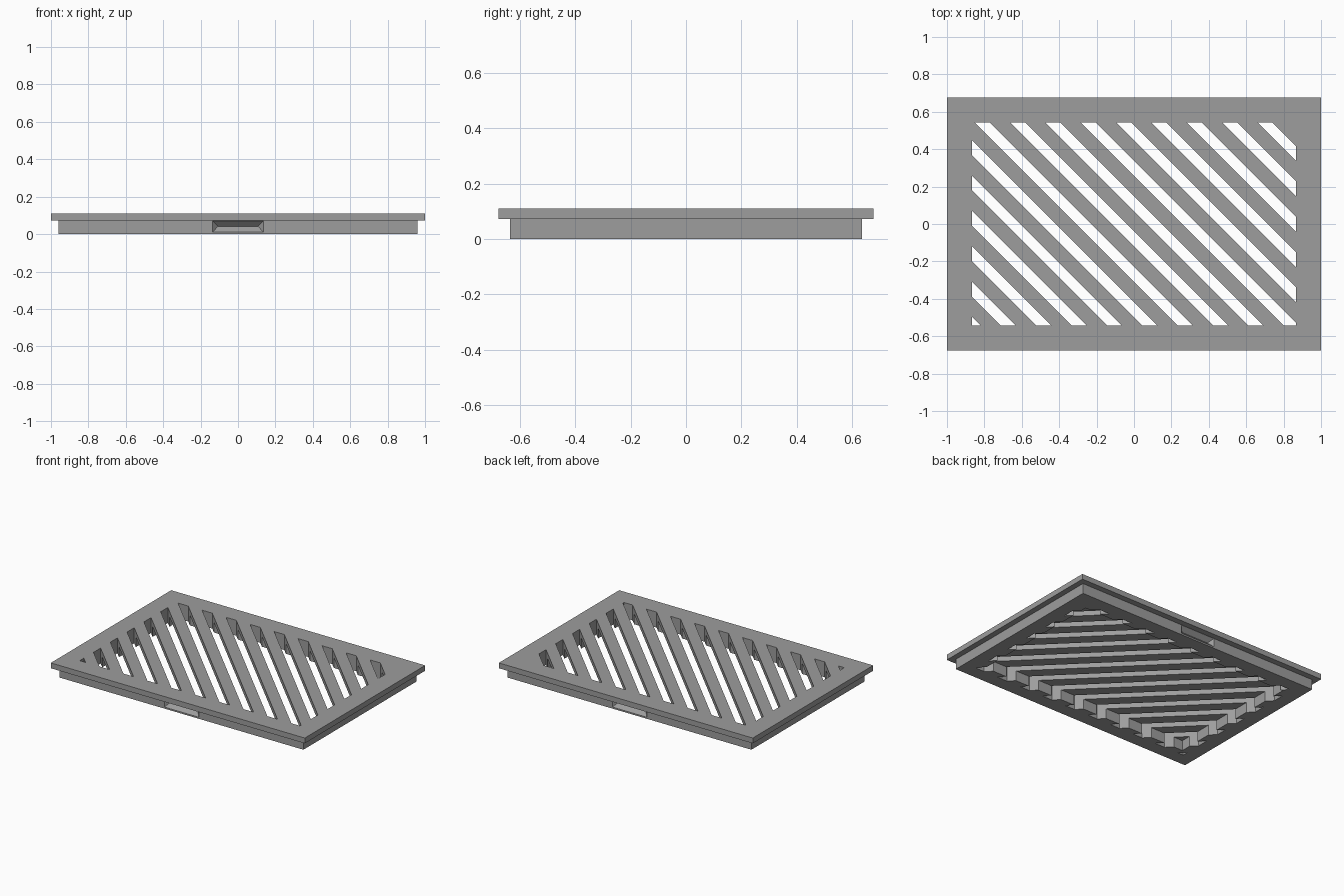
import bpy, bmesh
from mathutils import Vector

if "Cube" in bpy.data.objects:
    bpy.data.objects.remove(bpy.data.objects["Cube"])

PLATE_X, PLATE_Y = 1.0, 0.677      # half sizes of the top plate
FRAME_X, FRAME_Y = 0.96, 0.635     # half sizes of the lower frame
SLOT_X, SLOT_Y = 0.867, 0.542      # half sizes of the slotted area
RIM = 0.135                        # width of the lower frame
STEP, TOP = 0.072, 0.11            # underside and top of the plate

grey = bpy.data.materials.new("grey")
grey.diffuse_color = (0.34, 0.34, 0.34, 1)
grey.use_nodes = True
grey.node_tree.nodes["Principled BSDF"].inputs["Base Color"].default_value = grey.diffuse_color


def finish(name, bm):
    bmesh.ops.recalc_face_normals(bm, faces=bm.faces)
    mesh = bpy.data.meshes.new(name)
    bm.to_mesh(mesh)
    bm.free()
    mesh.materials.append(grey)
    obj = bpy.data.objects.new(name, mesh)
    bpy.context.collection.objects.link(obj)
    return obj


def box(name, hx, hy, z0, z1):
    bm = bmesh.new()
    bmesh.ops.create_cube(bm, size=1)
    for v in bm.verts:
        v.co = (v.co.x * 2 * hx, v.co.y * 2 * hy, z1 if v.co.z > 0 else z0)
    return finish(name, bm)


def combine(target, other, operation):
    """Apply a boolean and discard the helper."""
    mod = target.modifiers.new("boolean", 'BOOLEAN')
    mod.operation, mod.object, mod.solver = operation, other, 'EXACT'
    bpy.context.view_layer.objects.active = target
    bpy.ops.object.modifier_apply(modifier=mod.name)
    bpy.data.objects.remove(other)


def slot_cutters():
    """Diagonal strips x + y = c, clipped to the slotted rectangle."""
    all_slots = bmesh.new()
    for k in range(15):
        c = 1.243 - 0.189 * k
        bm = bmesh.new()
        bm.faces.new([bm.verts.new((sx * SLOT_X, sy * SLOT_Y, -0.1))
                      for sx, sy in ((-1, -1), (1, -1), (1, 1), (-1, 1))])
        for side in (1, -1):
            bmesh.ops.bisect_plane(
                bm, geom=bm.verts[:] + bm.edges[:] + bm.faces[:],
                plane_co=Vector((c + side * 0.04, 0, 0)),
                plane_no=Vector((side, side, 0)), clear_outer=True)
        up = bmesh.ops.extrude_face_region(bm, geom=bm.faces[:])
        bmesh.ops.translate(bm, vec=(0, 0, 0.4),
                            verts=[g for g in up['geom'] if isinstance(g, bmesh.types.BMVert)])
        temp = bpy.data.meshes.new("temp")
        bm.to_mesh(temp)
        bm.free()
        all_slots.from_mesh(temp)
        bpy.data.meshes.remove(temp)
    return finish("slot_cutter", all_slots)


def grip_cutter(side):
    """Wedge with sloped ends: wide mouth outside, sharp ridge inside."""
    bm = bmesh.new()
    y_out, y_in, mid = side * (FRAME_Y + 0.03), side * (FRAME_Y - 0.03), 0.041
    mouth = [bm.verts.new((sx * 0.165, y_out, mid + sz * 0.06))
             for sx, sz in ((-1, -1), (1, -1), (1, 1), (-1, 1))]
    ridge = [bm.verts.new((sx * 0.107, y_in, mid)) for sx in (-1, 1)]
    a, b, c, d = mouth
    for f in (mouth, (a, b, ridge[1], ridge[0]), (c, d, ridge[0], ridge[1]),
              (b, c, ridge[1]), (d, a, ridge[0])):
        bm.faces.new(f)
    return finish("grip_cutter", bm)


# Lower frame with finger grips at front and back
grate = box("vent_grate", FRAME_X, FRAME_Y, 0, 0.09)
for side in (-1, 1):
    combine(grate, grip_cutter(side), 'DIFFERENCE')

# Top plate, opening beneath it, then the diagonal slots through everything
combine(grate, box("plate", PLATE_X, PLATE_Y, STEP, TOP), 'UNION')
combine(grate, box("opening", FRAME_X - RIM, FRAME_Y - RIM, -0.1, STEP), 'DIFFERENCE')
combine(grate, slot_cutters(), 'DIFFERENCE')
